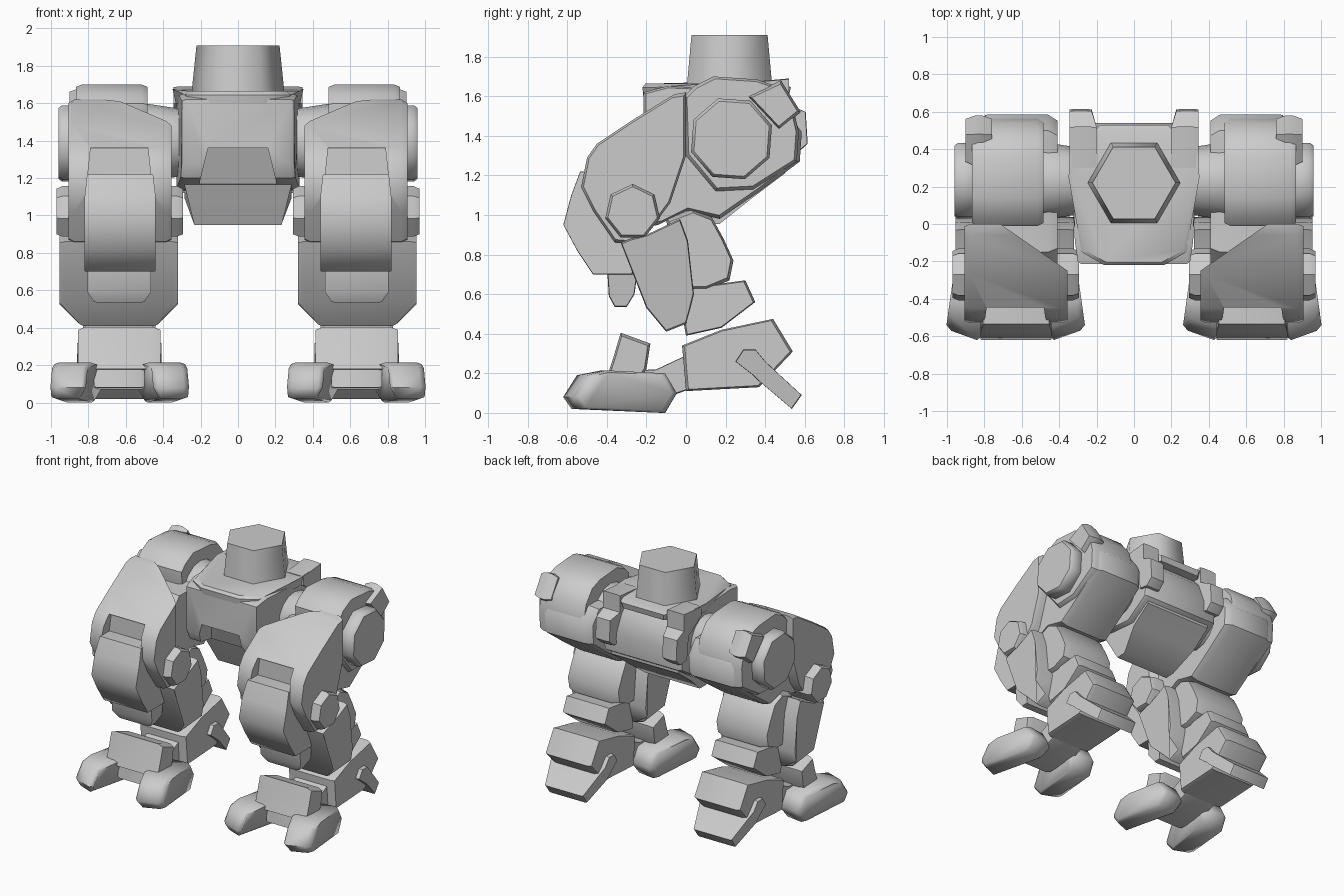
import bpy, bmesh, math
from mathutils import Vector, Matrix

if "Cube" in bpy.data.objects:
    bpy.data.objects.remove(bpy.data.objects["Cube"])

grey = bpy.data.materials.new("plain grey")
grey.diffuse_color = (0.6, 0.6, 0.6, 1)
grey.use_nodes = True
grey.node_tree.nodes["Principled BSDF"].inputs["Base Color"].default_value = grey.diffuse_color
LEG = 0.635  # x of each leg's centre line


def finish(name, bm, mirror):
    bmesh.ops.recalc_face_normals(bm, faces=bm.faces[:])
    me = bpy.data.meshes.new(name)
    bm.to_mesh(me)
    bm.free()
    me.materials.append(grey)
    ob = bpy.data.objects.new(name, me)
    bpy.context.collection.objects.link(ob)
    if mirror:
        ob.modifiers.new("mirror", 'MIRROR')
    return ob


def prism(name, pts, x0, x1, ch=0.03, k=0.9, mirror=True, warp=None, cut=None):
    """Side profile (y, z) swept along x, with both ends chamfered inwards."""
    bm = bmesh.new()
    cy = sum(p[0] for p in pts) / len(pts)
    cz = sum(p[1] for p in pts) / len(pts)
    rings = []
    for x, s in ((x0, k), (x0 + ch, 1), (x1 - ch, 1), (x1, k)):
        rings.append([bm.verts.new((x, cy + (y - cy) * s, cz + (z - cz) * s)) for y, z in pts])
    n = len(pts)
    for a, b in zip(rings, rings[1:]):
        for i in range(n):
            bm.faces.new((a[i], a[(i + 1) % n], b[(i + 1) % n], b[i]))
    bm.faces.new(rings[0])
    bm.faces.new(rings[-1])
    if warp:
        for v in bm.verts:
            v.co = warp(v.co.copy())
    if cut:
        r = bmesh.ops.bisect_plane(bm, geom=bm.verts[:] + bm.edges[:] + bm.faces[:],
                                   plane_co=cut[0], plane_no=cut[1], clear_outer=True)
        edges = [e for e in r["geom_cut"] if isinstance(e, bmesh.types.BMEdge)]
        bmesh.ops.edgeloop_fill(bm, edges=edges)
    return finish(name, bm, mirror)


def ngon(y, z, r, n, turn=0.0):
    return [(y + r * math.cos(turn + math.tau * i / n), z + r * math.sin(turn + math.tau * i / n))
            for i in range(n)]


def squeeze(test, f, centre=LEG):
    """Narrow the part across x wherever the test holds."""
    return lambda v: Vector((centre + (v.x - centre) * (f if test(v) else 1), v.y, v.z))


def carve(part, cutter):
    cutter.hide_render = cutter.hide_viewport = True
    b = part.modifiers.new("notch", 'BOOLEAN')
    b.operation, b.object, b.solver = 'DIFFERENCE', cutter, 'EXACT'
    cutters.append(cutter)


cutters = []


# ---- pelvis ----
def narrow_front(v):
    if v.y < 0:
        v.x *= 1 - 0.45 * -v.y
    return v


pelvis = prism("pelvis", [(-0.215, 1.62), (-0.215, 1.28), (-0.17, 1.2), (0.1, 1.14), (0.33, 1.12),
                          (0.53, 1.25), (0.54, 1.4), (0.5, 1.54), (0.42, 1.63), (-0.1, 1.65)],
               -0.33, 0.33, 0.02, 0.97, False, narrow_front)
carve(pelvis, prism("pelvis_notch_cutter", [(-0.4, 1.1), (-0.4, 1.36), (-0.1, 1.36), (-0.0, 1.1)],
                    -0.2, 0.2, 0.01, 1, False,
                    lambda v: Vector((v.x * (0.8 if v.z > 1.3 else 1.12), v.y, v.z))))

prism("pelvis_lower_block", [(-0.09, 1.35), (-0.01, 1.16), (0.09, 0.95), (0.17, 0.955), (0.34, 1.09),
                             (0.5, 1.21), (0.5, 1.35)],
      -0.285, 0.285, 0.01, 1, False, squeeze(lambda v: v.z < 1, 0.82, 0))

# deck with a tapered plan
bm = bmesh.new()
half = [(0.16, -0.22), (0.28, -0.15), (0.35, 0.25), (0.34, 0.38), (0.18, 0.53)]
plan = half + [(-x, y) for x, y in reversed(half)]
low = [bm.verts.new((x * 0.95, y * 0.98, 1.6)) for x, y in plan]
mid = [bm.verts.new((x, y, 1.645 + 0.03 * (0.2 < y < 0.5))) for x, y in plan]
top = [bm.verts.new((x * 0.93, y * 0.93, 1.665)) for x, y in plan]
for a, c in ((low, mid), (mid, top)):
    for i in range(len(plan)):
        j = (i + 1) % len(plan)
        bm.faces.new((a[i], a[j], c[j], c[i]))
bm.faces.new(low)
bm.faces.new(top)
finish("pelvis_deck", bm, False)

prism("rear_bracket", [(0.3, 1.67), (0.52, 1.69), (0.52, 1.56), (0.605, 1.52), (0.615, 1.36), (0.56, 1.31),
                       (0.48, 1.32), (0.46, 1.5), (0.3, 1.6)], 0.2, 0.345, 0.03, 0.98,
      warp=squeeze(lambda v: v.y > 0.55, 0.82, 0.345))

# hexagonal waist mount, corners on the x axis
bm = bmesh.new()
rings = [[bm.verts.new((r * math.cos(i * math.pi / 3), 0.22 + r * math.sin(i * math.pi / 3), z))
          for i in range(6)] for r, z in ((0.25, 1.64), (0.222, 1.91))]
for i in range(6):
    j = (i + 1) % 6
    bm.faces.new((rings[0][i], rings[0][j], rings[1][j], rings[1][i]))
bm.faces.new(rings[0])
bm.faces.new(rings[1])
finish("waist_mount", bm, False)

# ---- hips ----
prism("hip_axle", ngon(0.23, 1.39, 0.215, 16), 0.25, 0.52, 0.02, 0.95,
      warp=lambda v: Vector((v.x, 0.23 + (v.y - 0.23) * (0.8 + (v.x - 0.25) * 0.7),
                             1.39 + (v.z - 1.39) * (0.8 + (v.x - 0.25) * 0.7))))
prism("hip_housing", [(-0.01, 1.6), (0.04, 1.65), (0.14, 1.7), (0.36, 1.685), (0.46, 1.65), (0.54, 1.55),
                      (0.57, 1.42), (0.56, 1.27), (0.34, 1.13), (0.15, 1.12), (0.0, 1.3)],
      0.485, 0.865, 0.03, 0.95)
prism("hip_cap", ngon(0.23, 1.385, 0.215, 8, 0.32), 0.84, 0.96, 0.02, 0.93)
prism("hip_knob", [(0.48, 1.68), (0.58, 1.52), (0.47, 1.43), (0.31, 1.6)], 0.76, 0.9, 0.05, 0.85)

# ---- thigh ----
prism("thigh_body", [(-0.15, 1.5), (0.05, 1.5), (0.25, 1.52), (0.5, 1.53), (0.585, 1.42), (0.575, 1.27),
                     (0.38, 1.125), (0.17, 0.98), (0.0, 1.02), (-0.14, 0.95), (-0.3, 0.92), (-0.4, 1.2)],
      0.41, 0.835, 0.05, 0.93)
armor = prism("thigh_armor", [(0.0, 1.62), (-0.06, 1.61), (-0.27, 1.48), (-0.45, 1.36), (-0.5, 1.29),
                              (-0.53, 1.14), (-0.47, 1.02), (-0.36, 0.86), (-0.24, 0.85), (-0.14, 0.98),
                              (-0.08, 1.06), (0.0, 1.3)],
              0.355, 0.905, 0.03, 0.955, cut=((0.715, 0.0, 1.4), (-0.25, 0.36, 0)))
carve(armor, prism("thigh_notch_cutter", [(-0.7, 1.1), (-0.7, 1.362), (-0.42, 1.362), (-0.43, 1.1)],
                   0.455, 0.815, 0.01, 1, True, squeeze(lambda v: v.z > 1.3, 0.85)))
prism("knee_axle", ngon(-0.27, 1.015, 0.142, 7, math.pi / 2), 0.295, 0.97, 0.03, 0.9)

# ---- shin ----
guard = prism("knee_guard", [(-0.535, 1.22), (-0.58, 1.1), (-0.62, 0.95), (-0.55, 0.82), (-0.47, 0.7),
                             (-0.27, 0.7), (-0.27, 1.0), (-0.36, 1.22)], 0.44, 0.82, 0.01, 0.99,
              warp=squeeze(lambda v: v.z > 1.2, 0.93))
prism("shin_toe_guard", [(-0.4, 0.75), (-0.39, 0.59), (-0.36, 0.535), (-0.3, 0.535), (-0.26, 0.6), (-0.24, 0.75)],
      0.465, 0.805, 0.02, 0.95, warp=squeeze(lambda v: v.z < 0.57, 0.8))
prism("shin_armor", [(-0.28, 0.88), (-0.2, 0.9), (-0.03, 0.98), (0.01, 0.87), (0.04, 0.6), (0.02, 0.52),
                     (0.0, 0.45), (-0.1, 0.41), (-0.2, 0.53), (-0.33, 0.86)], 0.32, 0.955, 0.03, 0.97,
      warp=squeeze(lambda v: v.z < 0.5, 0.66))
prism("calf", [(-0.1, 0.98), (0.03, 1.03), (0.13, 0.99), (0.19, 0.88), (0.24, 0.77), (0.22, 0.67),
               (0.1, 0.62), (-0.05, 0.62)], 0.42, 0.85, 0.06, 0.91)

# ---- ankle and foot ----
prism("ankle", [(0.0, 0.63), (0.3, 0.67), (0.35, 0.56), (0.18, 0.43), (0.0, 0.39), (-0.02, 0.5)],
      0.455, 0.815, 0.03, 0.95)
prism("heel", [(-0.02, 0.34), (0.18, 0.42), (0.44, 0.475), (0.54, 0.31), (0.37, 0.13), (0.0, 0.11)],
      0.44, 0.83, 0.03, 0.95)
prism("heel_spur", [(0.25, 0.26), (0.29, 0.32), (0.35, 0.32), (0.4, 0.26), (0.585, 0.09), (0.535, 0.02),
                    (0.37, 0.16), (0.34, 0.19)], 0.41, 0.86, 0.02, 0.98,
      warp=squeeze(lambda v: v.z < 0.12, 0.72))
prism("foot_bridge", [(-0.36, 0.21), (-0.15, 0.22), (0.02, 0.3), (0.02, 0.12), (-0.12, 0.07), (-0.38, 0.08)],
      0.5, 0.77, 0.02, 0.95)
prism("instep", [(-0.33, 0.405), (-0.18, 0.35), (-0.2, 0.22), (-0.24, 0.16), (-0.4, 0.18), (-0.37, 0.27)],
      0.415, 0.855, 0.04, 0.88)


# splayed pair of toes on each foot, pointed at the tip and narrower underneath
def toe(name, side):
    turn = Matrix.Rotation(side * math.radians(8), 3, 'Z')

    def place(v):
        inner = v.x * side < 0
        if inner and v.z < 0.06:
            v.x *= 0.6
        if v.y < -0.5 and inner:
            v.x *= 0.75
        if v.y < -0.5 and not inner:
            v.y += 0.03
        w = turn @ (v - Vector((0, -0.3, 0)))
        return w + Vector((LEG + side * 0.225, -0.315, 0))

    return prism(name, [(-0.6, 0.08), (-0.53, 0.19), (-0.4, 0.215), (-0.1, 0.2), (-0.04, 0.1),
                        (-0.1, 0.0), (-0.56, 0.02)], -0.115, 0.11, 0.03, 0.9, warp=place)


toes = [toe("outer_toe", 1), toe("inner_toe", -1)]

# smooth the gentle bends, keep hard edges; a few parts are smoothed further round
round_parts = toes + [guard, bpy.data.objects["waist_mount"]]
for angle, wanted in ((40, lambda o: o not in round_parts), (62, lambda o: o in round_parts)):
    bpy.ops.object.select_all(action='DESELECT')
    for ob in bpy.context.scene.objects:
        if ob not in cutters and wanted(ob):
            ob.select_set(True)
            bpy.context.view_layer.objects.active = ob
    bpy.ops.object.shade_smooth_by_angle(angle=math.radians(angle))
# the armour is carved before it is mirrored
armor.modifiers.move(1, 0)
